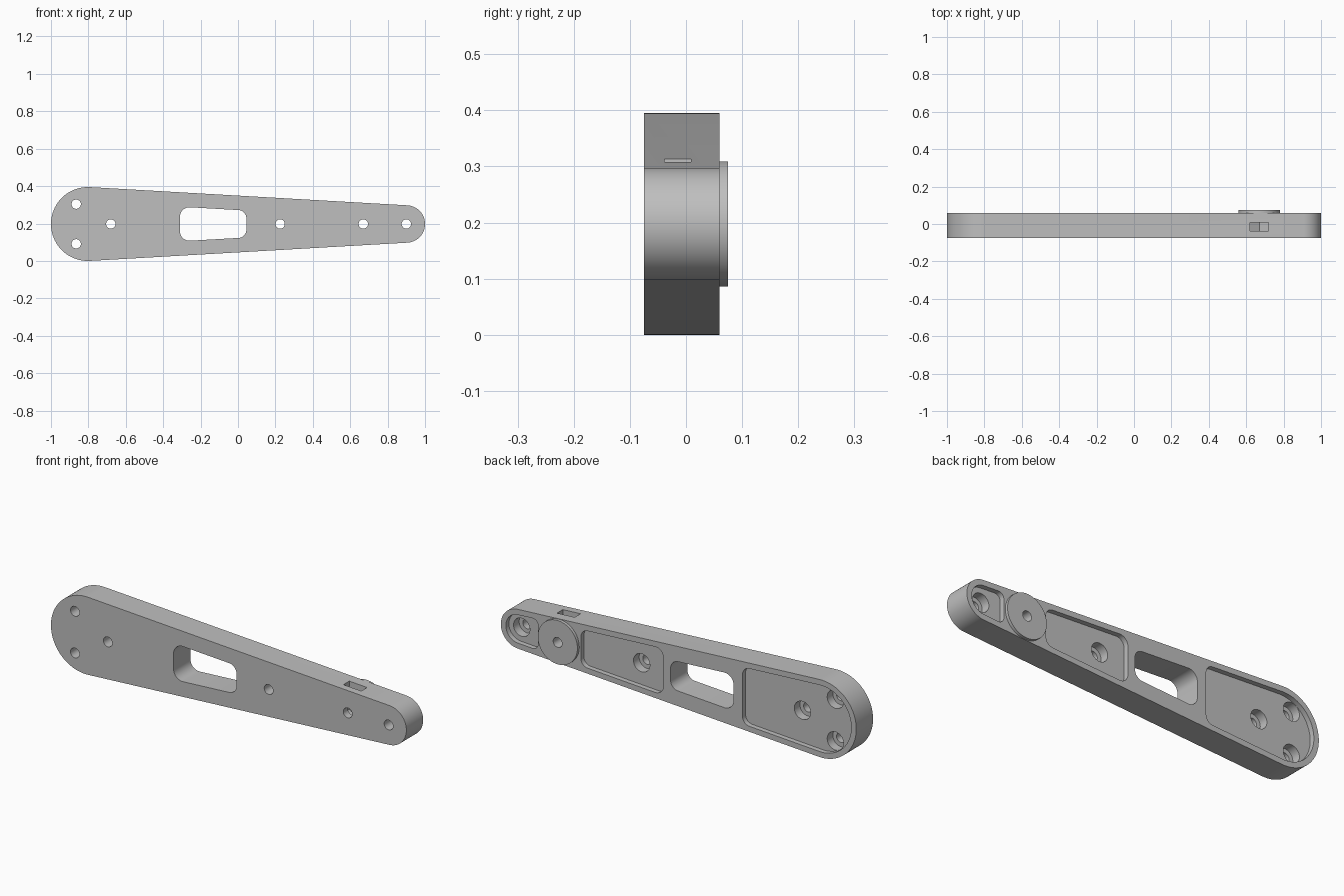
import bpy
import bmesh
from math import sin, cos, pi, asin
from mathutils import Vector
from mathutils.geometry import convex_hull_2d

if "Cube" in bpy.data.objects:
    bpy.data.objects.remove(bpy.data.objects["Cube"])

# Main dimensions: big end, small end, front and back faces
BIG_R, SMALL_R = 0.1975, 0.1
BIG_X, SMALL_X = -0.8025, 0.9
MID_Z = BIG_R
FRONT, BACK = -0.075, 0.06
POCKET_FLOOR, BORE_FLOOR = 0.035, -0.01
WALL = 0.028
PIVOT_X = 0.67
TAPER = asin((BIG_R - SMALL_R) / (SMALL_X - BIG_X))

grey = bpy.data.materials.new("plain_grey")
grey.use_nodes = True
grey.diffuse_color = (0.52, 0.52, 0.52, 1)
grey.node_tree.nodes["Principled BSDF"].inputs["Base Color"].default_value = grey.diffuse_color


def circle(x, z, r, n=96, turn=0.0):
    return [Vector((x + r * cos(turn + 2 * pi * i / n), z + r * sin(turn + 2 * pi * i / n)))
            for i in range(n)]


def hull(*circles):
    """Outline wrapped tightly around several circles."""
    pts = [p for c in circles for p in c]
    return [pts[i] for i in convex_hull_2d(pts)]


def prism(name, outline, y0, y1):
    """Extrude an x-z outline along y."""
    bm = bmesh.new()
    face = bm.faces.new([bm.verts.new((p.x, y0, p.y)) for p in outline])
    ext = bmesh.ops.extrude_face_region(bm, geom=[face])
    moved = [v for v in ext["geom"] if isinstance(v, bmesh.types.BMVert)]
    bmesh.ops.translate(bm, verts=moved, vec=(0, y1 - y0, 0))
    bmesh.ops.recalc_face_normals(bm, faces=bm.faces)
    mesh = bpy.data.meshes.new(name)
    bm.to_mesh(mesh)
    bm.free()
    mesh.materials.append(grey)
    obj = bpy.data.objects.new(name, mesh)
    bpy.context.collection.objects.link(obj)
    return obj


def activate(obj):
    bpy.ops.object.select_all(action="DESELECT")
    obj.select_set(True)
    bpy.context.view_layer.objects.active = obj


def cut(target, outline, y0, y1):
    cutter = prism("cutter", outline, y0, y1)
    cutter.hide_render = True
    mod = target.modifiers.new("cut", "BOOLEAN")
    mod.operation = "DIFFERENCE"
    mod.solver = "EXACT"
    mod.object = cutter
    activate(target)
    bpy.ops.object.modifier_apply(modifier=mod.name)
    bpy.data.objects.remove(cutter)


def corners(x, r, wall):
    """Mirrored pair of corner circles touching the inset tapered edges."""
    h = (BIG_R - wall - r - (x - BIG_X) * sin(TAPER)) / cos(TAPER)
    return [circle(x, MID_Z + s * h, r, 32) for s in (1, -1)]


# Tapered arm body
arm = prism("arm_body", hull(circle(BIG_X, MID_Z, BIG_R), circle(SMALL_X, MID_Z, SMALL_R)),
            FRONT, BACK)

# Shallow back pockets: big end, middle, small end
big_pocket = hull(circle(BIG_X, MID_Z, BIG_R - WALL), *corners(-0.40, 0.04, WALL))
mid_pocket = hull(*corners(0.13, 0.045, WALL), *corners(0.51, 0.04, WALL))
small_pocket = hull(circle(SMALL_X, MID_Z, SMALL_R - WALL), *corners(0.82, 0.03, WALL))
for pocket in (big_pocket, mid_pocket, small_pocket):
    cut(arm, pocket, POCKET_FLOOR, BACK + 0.05)

# Window through the arm
cut(arm, hull(*corners(-0.26, 0.05, 0.077), *corners(0.0, 0.045, 0.077)),
    FRONT - 0.05, BACK + 0.05)

# Counterbored screw holes
for x, dz in ((-0.865, 0.106), (-0.865, -0.106), (-0.68, 0), (0.225, 0), (SMALL_X, 0)):
    cut(arm, circle(x, MID_Z + dz, 0.046, 48), BORE_FLOOR, BACK + 0.05)
    cut(arm, circle(x, MID_Z + dz, 0.025, 32), FRONT - 0.05, BACK + 0.05)

# Nut slot from the top edge, ending in a half hexagon, and the pivot hole
nut = circle(PIVOT_X, MID_Z, 0.05 / cos(pi / 6), 6, pi / 6)
cut(arm, hull(nut, [p + Vector((0, 0.2)) for p in nut]), -0.038, 0.009)
pivot_hole = circle(PIVOT_X, MID_Z, 0.025, 32)
cut(arm, pivot_hole, FRONT - 0.05, BACK + 0.05)

# Thin pivot disc on the back
disc = prism("pivot_disc", circle(PIVOT_X, MID_Z, 0.1115), BACK, 0.075)
cut(disc, pivot_hole, BACK - 0.05, BACK + 0.05)

for part in (arm, disc):
    activate(part)
    bpy.ops.object.shade_smooth_by_angle()
